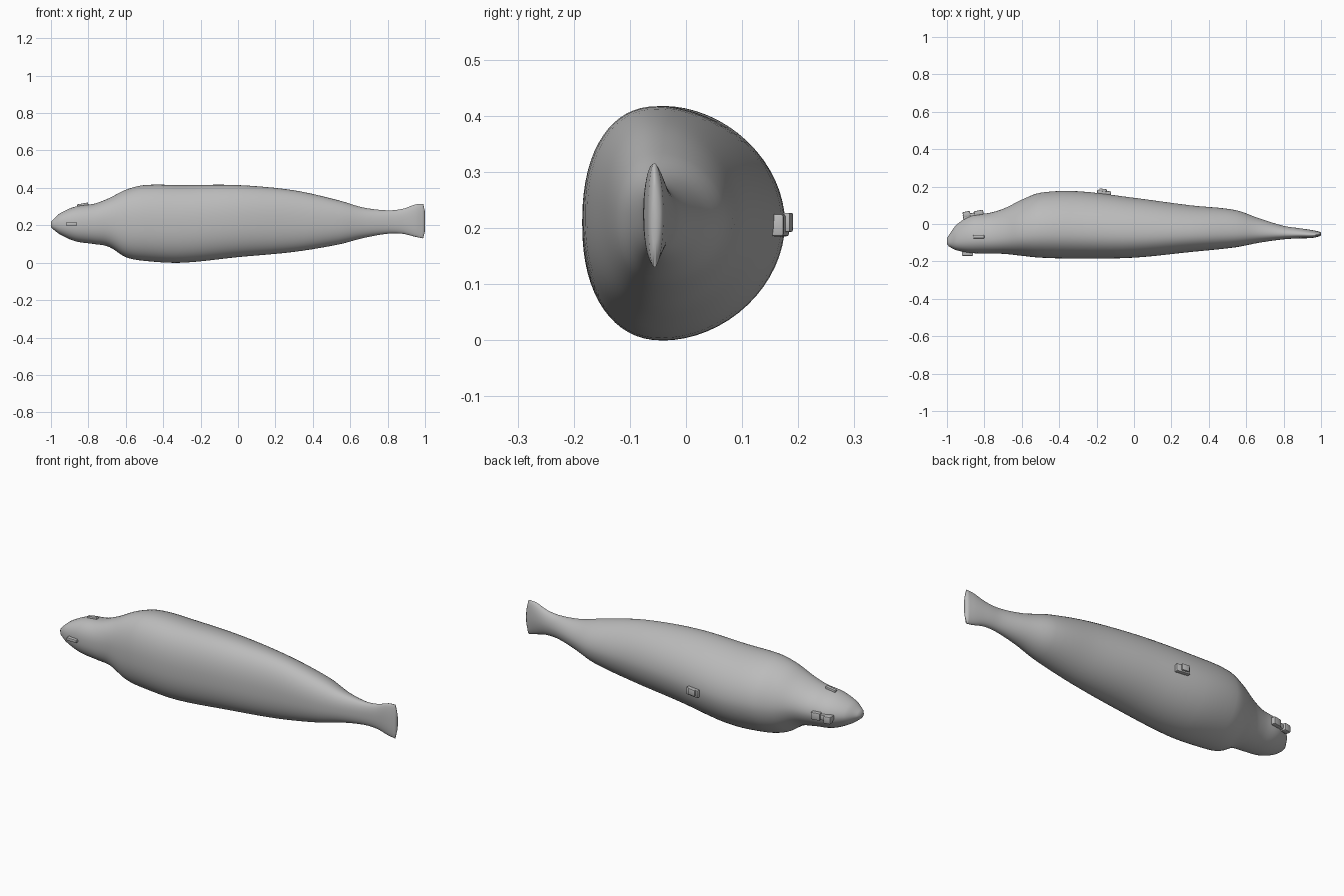
import bpy, bmesh, math
from mathutils import Vector, Euler

default_cube = bpy.data.objects.get("Cube")
if default_cube:
    bpy.data.objects.remove(default_cube, do_unlink=True)

# One plain grey for everything
grey = bpy.data.materials.new("plain grey")
grey.use_nodes = True
colour = (0.5, 0.5, 0.5, 1)
grey.diffuse_color = colour
grey.node_tree.nodes["Principled BSDF"].inputs["Base Color"].default_value = colour


def make_object(name, bm, angle):
    bmesh.ops.recalc_face_normals(bm, faces=bm.faces[:])
    mesh = bpy.data.meshes.new(name)
    bm.to_mesh(mesh)
    bm.free()
    mesh.materials.append(grey)
    obj = bpy.data.objects.new(name, mesh)
    bpy.context.collection.objects.link(obj)
    bpy.ops.object.select_all(action='DESELECT')
    obj.select_set(True)
    bpy.context.view_layer.objects.active = obj
    bpy.ops.object.shade_smooth_by_angle(angle=math.radians(angle))
    return obj


# Body outline from nose to tail: x, top z, bottom z, front y, back y
outline = [
    (-.99, .23, .18, -.12, -.06), (-.95, .265, .15, -.14, -.005),
    (-.87, .30, .115, -.155, .045), (-.77, .315, .10, -.158, .06),
    (-.69, .345, .085, -.16, .085), (-.6, .39, .03, -.17, .13),
    (-.5, .415, .01, -.18, .167), (-.3, .415, 0, -.185, .175),
    (0, .415, .03, -.18, .14), (.3, .387, .058, -.15, .10),
    (.54, .333, .098, -.125, .075), (.67, .295, .132, -.10, .03),
    (.8, .28, .155, -.082, -.01), (.88, .288, .155, -.077, -.022),
    (.95, .312, .138, -.075, -.032), (.99, .315, .13, -.067, -.04),
]


def smooth_stations(points, steps):
    """Pass a smooth spline through the outline stations."""
    pts = [Vector(p) for p in points]
    result = []
    for i in range(len(pts) - 1):
        a, b = pts[i], pts[i + 1]
        before, after = pts[max(i - 1, 0)], pts[min(i + 2, len(pts) - 1)]
        gap = b[0] - a[0]
        slope_a = (b - before) / (b[0] - before[0]) * gap
        slope_b = (after - a) / (after[0] - a[0]) * gap
        for s in range(steps):
            t = s / steps
            u = 1 - t
            result.append(a * (u * u * (1 + 2 * t)) + slope_a * (u * u * t)
                          + b * (t * t * (3 - 2 * t)) - slope_b * (t * t * u))
    return result + [pts[-1]]


def section(bm, station, sides=64):
    """Rounded ring: fuller on the front side, more pointed on the back."""
    x, top, bottom, front, back = station
    middle = (front + back) / 2 - (back - front) * 0.1
    height, centre = (top - bottom) / 2, (top + bottom) / 2
    ring = []
    for k in range(sides):
        angle = math.tau * k / sides
        c, s = math.cos(angle), math.sin(angle)
        power = 2 / (1.9 if c > 0 else 2.25)
        reach = back - middle if c > 0 else middle - front
        y = middle + math.copysign(abs(c) ** power, c) * reach
        z = centre + math.copysign(abs(s) ** power, s) * height
        ring.append(bm.verts.new((x, y, z)))
    return ring


def build_body():
    bm = bmesh.new()
    rings = [section(bm, st) for st in smooth_stations(outline, 5)]
    for a, b in zip(rings, rings[1:]):
        for k in range(len(a)):
            n = (k + 1) % len(a)
            bm.faces.new((a[k], a[n], b[n], b[k]))
    # Blunt closed ends
    for ring, x in ((rings[0], -1), (rings[-1], 1)):
        centre = sum((v.co for v in ring), Vector()) / len(ring)
        inner = [bm.verts.new((x, *(centre.lerp(v.co, 0.55)).yz)) for v in ring]
        for k in range(len(ring)):
            n = (k + 1) % len(ring)
            bm.faces.new((ring[k], ring[n], inner[n], inner[k]))
        bm.faces.new(inner)
    make_object("body", bm, 80)


def build_block(name, centre, size, turn=(0, 0, 0)):
    """Small block with softened edges."""
    bm = bmesh.new()
    bmesh.ops.create_cube(bm, size=1)
    bmesh.ops.scale(bm, vec=size, verts=bm.verts[:])
    bmesh.ops.bevel(bm, geom=bm.edges[:], offset=min(size) * 0.2,
                    segments=2, affect='EDGES', profile=0.5)
    rotation = Euler([math.radians(a) for a in turn]).to_matrix()
    bmesh.ops.rotate(bm, verts=bm.verts[:], cent=(0, 0, 0), matrix=rotation)
    bmesh.ops.translate(bm, verts=bm.verts[:], vec=centre)
    make_object(name, bm, 35)


build_body()

# Slim bars on the head
build_block("front_head_bar", (-.89, -.155, .207), (.06, .03, .016))
build_block("top_head_bar", (-.83, -.068, .308), (.06, .018, .018), (0, -10, 0))

# Stepped cluster on the back of the head
build_block("head_cluster_base", (-.86, .045, .21), (.11, .03, .03), (0, 0, 10))
build_block("head_cluster_left", (-.83, .06, .213), (.05, .025, .04), (0, 0, 10))
build_block("head_cluster_right", (-.895, .052, .207), (.04, .03, .04), (0, 0, 10))

# Stepped cluster on the back of the body
build_block("body_cluster_base", (-.16, .168, .205), (.075, .022, .04), (0, 0, -8))
build_block("body_cluster_step", (-.165, .181, .21), (.04, .014, .034), (0, 0, -8))
